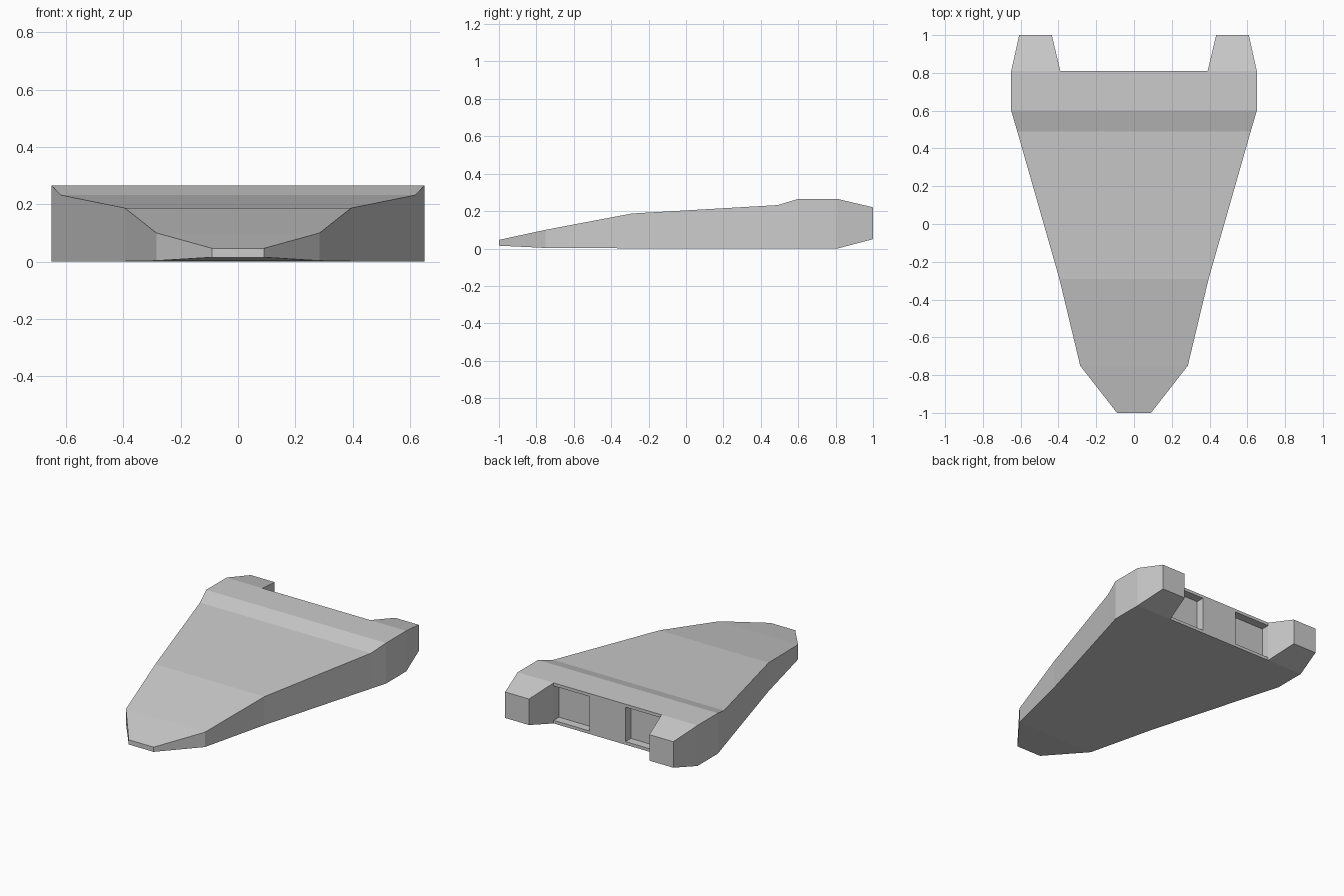
import bpy
import bmesh

if "Cube" in bpy.data.objects:
    bpy.data.objects.remove(bpy.data.objects["Cube"])


def loft(name, rings):
    """Closed flat-shaded body skinned through four-sided sections (y, x0, x1, z0, z1)."""
    bm = bmesh.new()
    loops = []
    for y, x0, x1, z0, z1 in rings:
        loops.append([bm.verts.new((x, y, z)) for x, z in
                      ((x0, z0), (x1, z0), (x1, z1), (x0, z1))])
    for a, b in zip(loops, loops[1:]):
        for i in range(4):
            j = (i + 1) % 4
            bm.faces.new((a[i], a[j], b[j], b[i]))
    bm.faces.new(loops[0])
    bm.faces.new(loops[-1])
    bmesh.ops.recalc_face_normals(bm, faces=bm.faces)
    mesh = bpy.data.meshes.new(name)
    bm.to_mesh(mesh)
    bm.free()
    obj = bpy.data.objects.new(name, mesh)
    bpy.context.collection.objects.link(obj)
    return obj


# Wedge hull: y, half width, bottom, top
stations = [
    (-1.00, 0.09, 0.015, 0.046),
    (-0.75, 0.285, 0.003, 0.10),
    (-0.29, 0.395, 0.001, 0.187),
    (0.49, 0.618, 0.0, 0.232),
    (0.60, 0.65, 0.0, 0.265),
    (0.81, 0.65, 0.0, 0.265),
]
hull = loft("hull", [(y, -w, w, b, t) for y, w, b, t in stations])

for side, s in (("left", -1), ("right", 1)):
    # Tapered rear engine pod
    loft(side + "_rear_pod", [
        (0.81, s * 0.39, s * 0.65, 0.0, 0.265),
        (1.00, s * 0.435, s * 0.608, 0.05, 0.22),
    ])

    # Shallow recess in the stern beside the flush centre panel
    cutter = loft(side + "_recess_cutter", [
        (0.755, s * 0.13, s * 0.39, 0.02, 0.245),
        (0.90, s * 0.13, s * 0.39, 0.02, 0.245),
    ])
    cutter.hide_render = True
    cutter.hide_set(True)
    cutter.display_type = 'WIRE'
    cut = hull.modifiers.new(side + "_recess", 'BOOLEAN')
    cut.operation = 'DIFFERENCE'
    cut.solver = 'EXACT'
    cut.object = cutter
